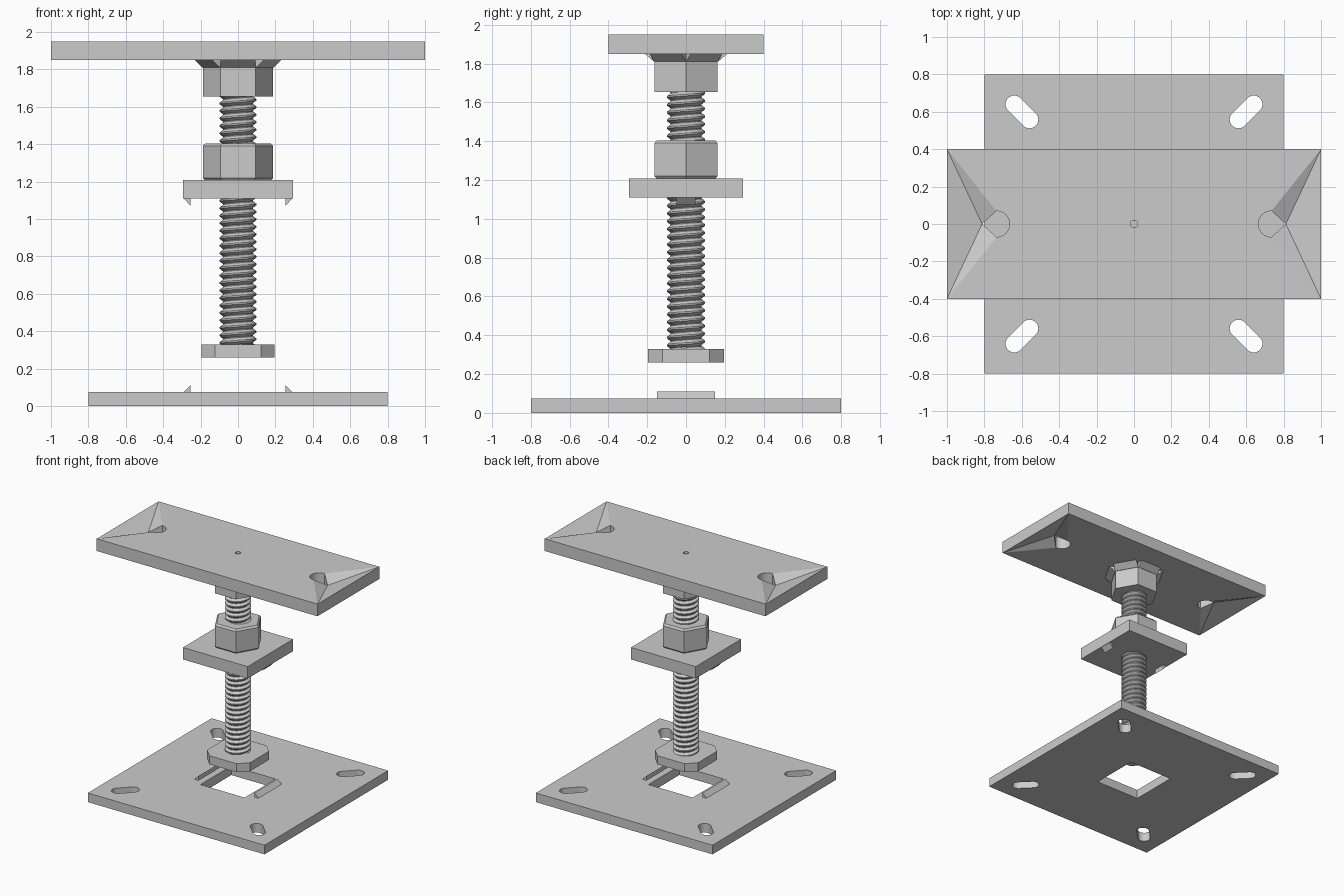
import bpy, bmesh
from math import sin, cos, pi, radians

if "Cube" in bpy.data.objects:
    bpy.data.objects.remove(bpy.data.objects["Cube"])


def finish(name, bm):
    bmesh.ops.recalc_face_normals(bm, faces=bm.faces)
    me = bpy.data.meshes.new(name)
    bm.to_mesh(me)
    bm.free()
    ob = bpy.data.objects.new(name, me)
    bpy.context.collection.objects.link(ob)
    return ob


def loft(bm, rings):
    """Skin equal-length closed rings of 3D points and cap both ends."""
    vs = [[bm.verts.new(p) for p in r] for r in rings]
    n = len(vs[0])
    for a, b in zip(vs, vs[1:]):
        for i in range(n):
            j = (i + 1) % n
            bm.faces.new((a[i], a[j], b[j], b[i]))
    bm.faces.new(vs[0][::-1])
    bm.faces.new(vs[-1])


def prism(bm, outline, z0, z1):
    loft(bm, [[(x, y, z) for x, y in outline] for z in (z0, z1)])


def rect(hx, hy):
    return [(-hx, -hy), (hx, -hy), (hx, hy), (-hx, hy)]


def polygon(r, n):
    return [(r * cos(2 * pi * i / n), r * sin(2 * pi * i / n)) for i in range(n)]


def cut(ob, bm):
    cutter = finish("cutter", bm)
    cutter.hide_render = True
    mod = ob.modifiers.new("cut", 'BOOLEAN')
    mod.operation, mod.solver, mod.object = 'DIFFERENCE', 'EXACT', cutter
    bpy.context.view_layer.objects.active = ob
    bpy.ops.object.modifier_apply(modifier=mod.name)
    bpy.data.objects.remove(cutter)


def hooks(name, half_y, z, tip):
    """Pair of small triangular ridges, upright on the inner side."""
    bm = bmesh.new()
    for s in (-1, 1):
        tri = [(0.255 * s, z), (0.29 * s, z), (0.255 * s, tip)]
        loft(bm, [[(x, y, h) for x, h in tri] for y in (-half_y, half_y)])
    return finish(name, bm)


# Base plate with square opening and four diagonal slots
bm = bmesh.new()
prism(bm, rect(0.8, 0.8), 0, 0.075)
base = finish("base_plate", bm)
bm = bmesh.new()
prism(bm, rect(0.2, 0.2), -0.1, 0.2)
for k in range(4):
    t = radians(45 + 90 * k)
    slot = []
    for d, start in ((0.905, -90), (0.79, 90)):
        for i in range(13):
            a = radians(start + 15 * i)
            u, v = d + 0.047 * cos(a), 0.047 * sin(a)
            slot.append((u * cos(t) - v * sin(t), u * sin(t) + v * cos(t)))
    prism(bm, slot, -0.1, 0.2)
cut(base, bm)
hooks("base_ridges", 0.15, 0.075, 0.11)

# Bolt head: square with clipped corners
bm = bmesh.new()
a, b = 0.195, 0.122
prism(bm, [(a, -b), (a, b), (b, a), (-b, a), (-a, b), (-a, -b), (-b, -a), (b, -a)], 0.26, 0.33)
finish("bolt_head", bm)

# Threaded rod: helical sweep of one thread profile
bm = bmesh.new()
N, pitch, turns, z0 = 32, 0.04, 37, 0.3
profile = [(0.08, 0.0), (0.098, 0.35), (0.098, 0.55), (0.08, 0.9)]
cols = []
for i in range(N * turns + 1):
    t = 2 * pi * i / N
    cols.append([bm.verts.new((r * cos(t), r * sin(t), z0 + pitch * (i / N + o)))
                 for r, o in profile])
for i in range(N * turns):
    for j in range(3):
        bm.faces.new((cols[i][j], cols[i + 1][j], cols[i + 1][j + 1], cols[i][j + 1]))
    if i + N + 1 < len(cols):
        bm.faces.new((cols[i][3], cols[i + 1][3], cols[i + N + 1][0], cols[i + N][0]))
rod = finish("threaded_rod", bm)
bpy.ops.object.select_all(action='DESELECT')
rod.select_set(True)
bpy.context.view_layer.objects.active = rod
bpy.ops.object.shade_smooth_by_angle(angle=radians(30))

# Square clamp washer with its two hooks
bm = bmesh.new()
prism(bm, rect(0.293, 0.293), 1.11, 1.208)
finish("clamp_plate", bm)
hooks("clamp_hooks", 0.05, 1.11, 1.072)

# Loose lock nut with chamfered rims
bm = bmesh.new()
loft(bm, [[(x, y, z) for x, y in polygon(r, 6)]
          for z, r in ((1.208, 0.176), (1.22, 0.188), (1.39, 0.188), (1.405, 0.174))])
finish("lock_nut", bm)

# Fixed nut under the top plate
bm = bmesh.new()
prism(bm, polygon(0.188, 6), 1.655, 1.85)
finish("fixed_nut", bm)

# Weld bead wedge on each nut face
bm = bmesh.new()
for k in range(6):
    t = radians(30 + 60 * k)
    tri = [(0.16, 1.81), (0.165, 1.81), (0.212, 1.85), (0.16, 1.85)]
    loft(bm, [[(u * cos(t) - v * sin(t), u * sin(t) + v * cos(t), z) for u, z in tri]
              for v in (-0.094, 0.094)])
finish("weld_beads", bm)

# Top plate: each end pinches in to one point beside its round hole
bm = bmesh.new()
zb, zt, cx, r = 1.85, 1.95, 0.735, 0.07
arc = [(cx + r * cos(radians(a)), r * sin(radians(a))) for a in range(270, 89, -15)]
half = [(1, -0.4)] + arc + [(1, 0.4)]
outline = half + [(-x, -y) for x, y in half]
top = [bm.verts.new((x, y, zt)) for x, y in outline]
bot = [bm.verts.new((x, y, zb)) for x, y in outline]
bm.faces.new(top)
bm.faces.new(bot[::-1])
m = len(half)
for s, side in ((0, 1), (m, -1)):
    tip = bm.verts.new((side * 0.812, 0, 0.5 * (zb + zt)))
    e0, e1, c0, c1 = s, s + m - 1, s + 1, s + m - 2
    for ring in (top, bot):
        for p, q in ((e0, c0), (c1, e1), (e1, e0)):
            bm.faces.new((ring[p], ring[q], tip))
    for p in (c0, c1):
        bm.faces.new((top[p], bot[p], tip))
    for p in range(c0, c1):
        bm.faces.new((top[p], top[p + 1], bot[p + 1], bot[p]))
    bm.faces.new((top[e0], top[e1], bot[e1], bot[e0]))
    nxt = (e1 + 1) % (2 * m)
    bm.faces.new((top[e1], top[nxt], bot[nxt], bot[e1]))
plate = finish("top_plate", bm)
bm = bmesh.new()
prism(bm, polygon(0.02, 20), 1.7, 2.1)
cut(plate, bm)
